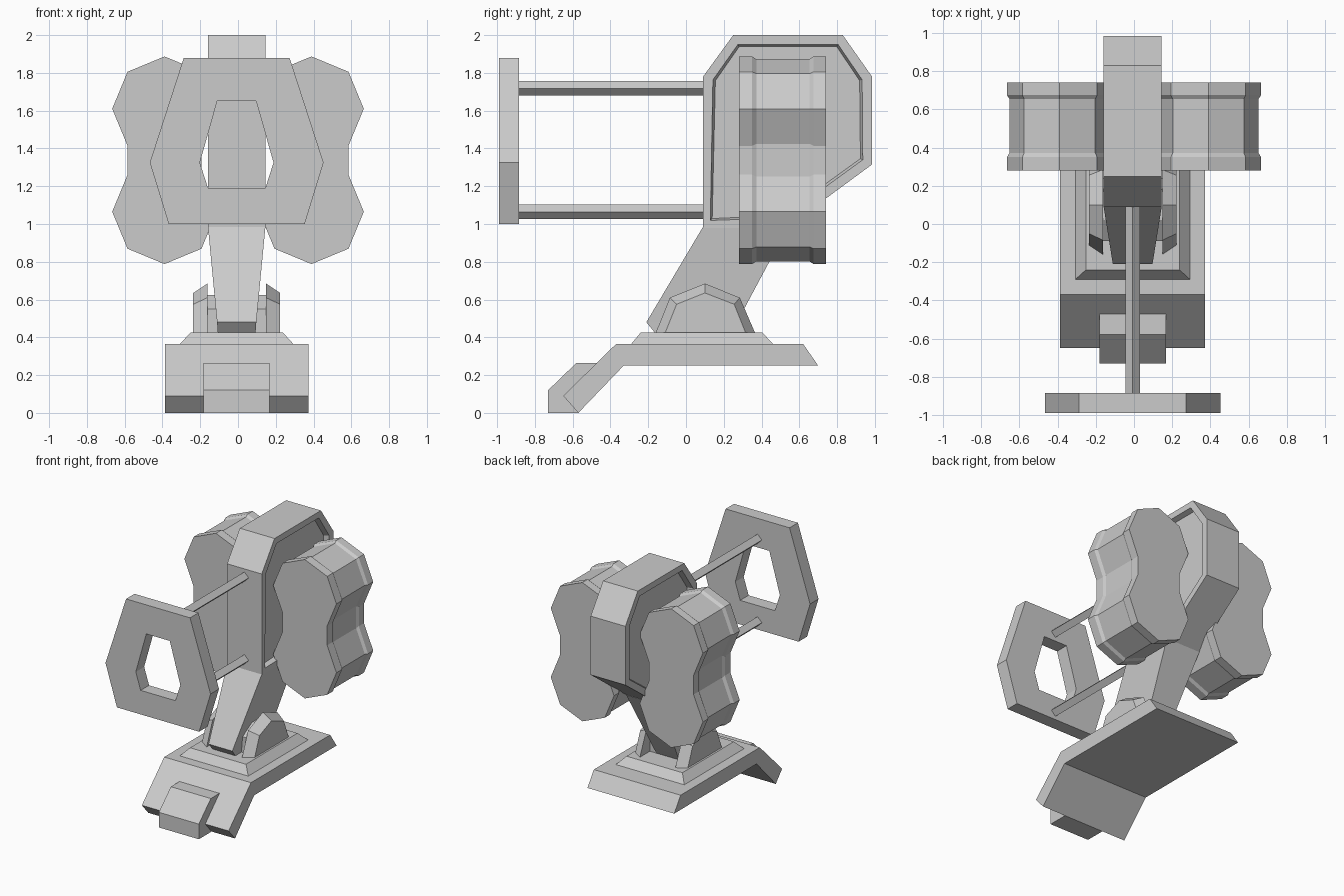
import bpy, bmesh
from mathutils import Vector

if "Cube" in bpy.data.objects:
    bpy.data.objects.remove(bpy.data.objects["Cube"], do_unlink=True)

CX = -0.007  # centre line of the stand, body and sight

grey = bpy.data.materials.new("plain grey")
grey.use_nodes = True
grey.diffuse_color = (0.6, 0.6, 0.6, 1)
grey.node_tree.nodes["Principled BSDF"].inputs["Base Color"].default_value = grey.diffuse_color


def finish(name, bm):
    bmesh.ops.recalc_face_normals(bm, faces=bm.faces)
    mesh = bpy.data.meshes.new(name)
    bm.to_mesh(mesh)
    bm.free()
    mesh.materials.append(grey)
    obj = bpy.data.objects.new(name, mesh)
    bpy.context.collection.objects.link(obj)
    return obj


def loft(name, sections, closed=False):
    """Skin a row of equal-length point loops, capped unless closed."""
    bm = bmesh.new()
    rings = [[bm.verts.new(p) for p in s] for s in sections]
    n = len(rings[0])
    pairs = list(zip(rings, rings[1:]))
    if closed:
        pairs.append((rings[-1], rings[0]))
    else:
        bm.faces.new(rings[0])
        bm.faces.new(rings[-1])
    for a, b in pairs:
        for i in range(n):
            j = (i + 1) % n
            bm.faces.new((a[i], a[j], b[j], b[i]))
    return finish(name, bm)


def across(profile, x):
    return [(x, y, z) for y, z in profile]


def prism(name, profile, half):
    return loft(name, [across(profile, CX - half), across(profile, CX + half)])


def rect(hx, y0, y1, z):
    return [(CX - hx, y0, z), (CX + hx, y0, z), (CX + hx, y1, z), (CX - hx, y1, z)]


# Base plate with sloped front foot
prism("base_plate", [(-0.57, 0), (-0.65, 0.09), (-0.37, 0.365), (0.62, 0.365),
                     (0.70, 0.25), (-0.33, 0.25)], 0.38)
prism("toe_block", [(-0.73, 0), (-0.73, 0.12), (-0.58, 0.265), (-0.46, 0.265),
                    (-0.46, 0.13), (-0.57, 0)], 0.175)
loft("plinth", [rect(0.3, -0.29, 0.46, 0.365), rect(0.245, -0.24, 0.405, 0.425)])

# Pivot brackets either side of the arm
inner = [(-0.16, 0.425), (-0.085, 0.61), (0.10, 0.685), (0.285, 0.61), (0.365, 0.425)]
outer = [(-0.11, 0.425), (-0.05, 0.575), (0.10, 0.635), (0.255, 0.575), (0.315, 0.425)]
for side, word in ((1, "left"), (-1, "right")):
    loft(word + "_bracket", [across(inner, CX + side * 0.155), across(outer, CX + side * 0.23)])
prism("pivot_block", [(-0.09, 0.425), (-0.09, 0.55), (0.02, 0.625), (0.18, 0.625),
                      (0.24, 0.55), (0.24, 0.425)], 0.156)

# Tapered leaning arm
loft("arm", [
    [(CX + s * h, y, z) for s, h, y, z in
     ((-1, 0.152, 0.09, 0.985), (1, 0.152, 0.09, 0.985), (1, 0.152, 0.54, 0.985), (-1, 0.152, 0.54, 0.985))],
    [(CX + s * h, y, z) for s, h, y, z in
     ((-1, 0.104, -0.21, 0.48), (1, 0.104, -0.21, 0.48), (1, 0.104, 0.27, 0.48), (-1, 0.104, 0.27, 0.48))],
    [(CX + s * h, y, z) for s, h, y, z in
     ((-1, 0.1, -0.165, 0.425), (1, 0.1, -0.165, 0.425), (1, 0.1, 0.24, 0.425), (-1, 0.1, 0.24, 0.425))],
])

# Main body with a recessed panel on each side
body = prism("body", [(0.09, 0.98), (0.09, 1.78), (0.25, 2.0), (0.83, 2.0),
                      (0.985, 1.78), (0.985, 1.315), (0.53, 0.98)], 0.152)
bm = bmesh.new()
bm.from_mesh(body.data)
panels = [f for f in bm.faces if abs(f.normal.x) > 0.9]
bmesh.ops.inset_individual(bm, faces=panels, thickness=0.055)
bmesh.ops.inset_individual(bm, faces=panels, thickness=0.014, depth=-0.04)
bm.to_mesh(body.data)
bm.free()

# Twin-lobed drums: two stacked octagons with a shallow waist
LOBE = [Vector((0, 1)), Vector((0.707, 0.707)), Vector((1, 0)), Vector((0.707, -0.707))]


def drum_section(cx, y, r):
    half = [(p.x * r, 1.61 + p.y * r) for p in LOBE]
    half += [(x, 2.675 - z) for x, z in reversed(half)]
    loop = half + [(-x, z) for x, z in reversed(half[1:-1])]
    return [(cx + x, y, z) for x, z in loop]


for side, word in ((1, "left"), (-1, "right")):
    loft(word + "_drum", [drum_section(side * 0.389, y, r) for y, r in
                          ((0.28, 0.277), (0.35, 0.277), (0.372, 0.263),
                           (0.655, 0.263), (0.675, 0.277), (0.74, 0.277))])

# Front sight: hexagonal frame on two diamond rods
half_frame = [(0.28, 1.88), (0.46, 1.325), (0.36, 1.0)]
half_hole = [(0.103, 1.65), (0.195, 1.325), (0.152, 1.19)]


def hexagon(half, y):
    return [(CX + x, y, z) for x, z in half + [(-x, z) for x, z in reversed(half)]]


FRONT, BACK = -0.99, -0.885
loft("sight_frame", [hexagon(half_frame, FRONT), hexagon(half_frame, BACK),
                     hexagon(half_hole, BACK), hexagon(half_hole, FRONT)], closed=True)
for word, z in (("upper", 1.718), ("lower", 1.064)):
    loft(word + "_rod", [[(CX + dx, y, z + dz) for dx, dz in
                          ((0, 0.038), (0.038, 0), (0, -0.038), (-0.038, 0))]
                         for y in (BACK - 0.02, 0.1)])
